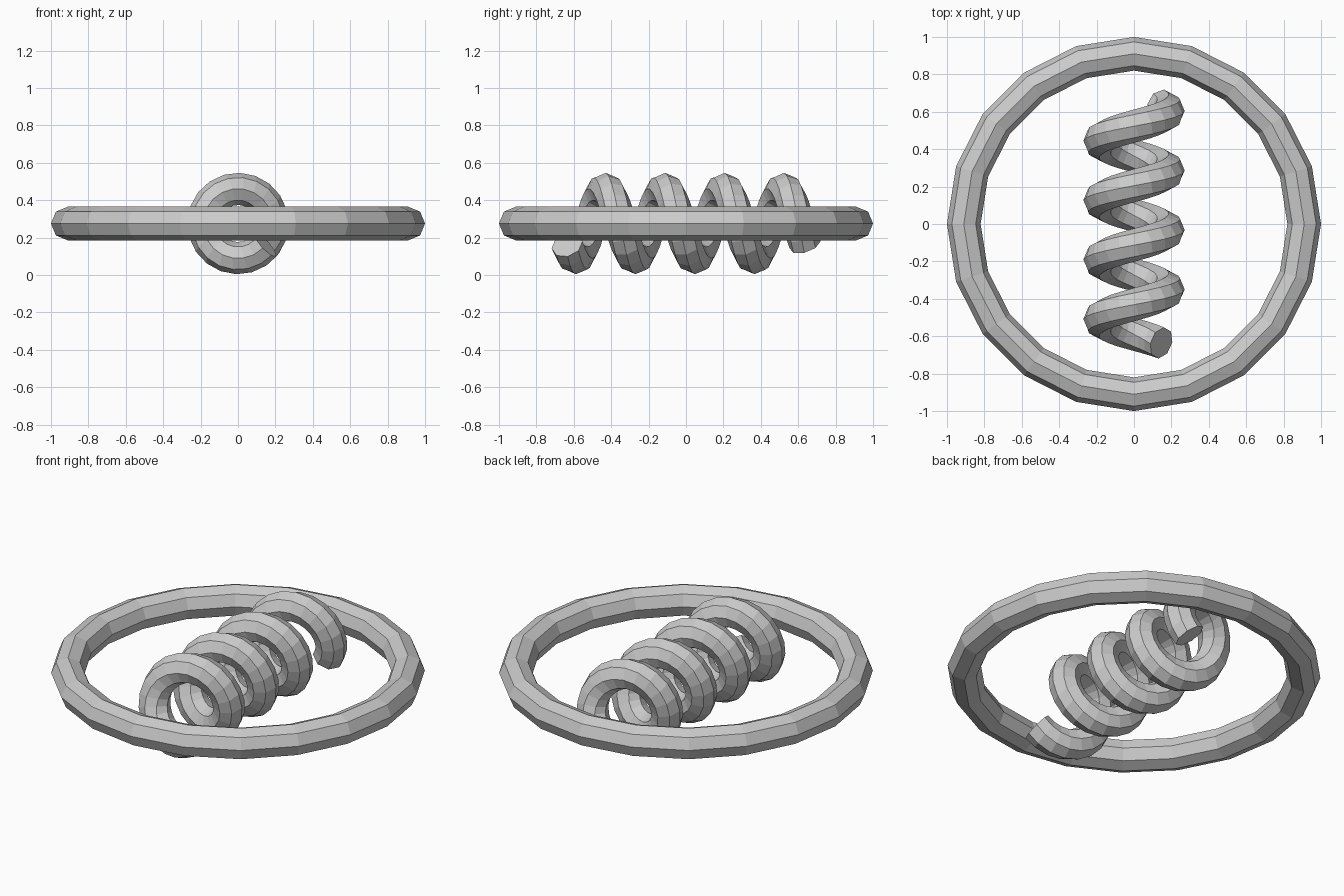
import bpy, bmesh, math
from mathutils import Vector

if "Cube" in bpy.data.objects:
    bpy.data.objects.remove(bpy.data.objects["Cube"])

ZC = 0.275      # height of both centre lines
STEPS = 20      # segments per turn
SIDES = 8       # sides of the round wire


def sweep(name, points, outs, radius, phase, closed):
    """Sweep a low-poly circle along points; outs are the outward directions."""
    bm = bmesh.new()
    n = len(points)
    rings = []
    for i, (p, out) in enumerate(zip(points, outs)):
        if closed:
            t = points[(i + 1) % n] - points[i - 1]
        else:
            t = points[min(i + 1, n - 1)] - points[max(i - 1, 0)]
        t.normalize()
        u = (out - t * out.dot(t)).normalized()
        v = t.cross(u)
        rings.append([bm.verts.new(p + radius * (math.cos(a) * u + math.sin(a) * v))
                      for a in (phase + 2 * math.pi * k / SIDES for k in range(SIDES))])
    for i in range(n if closed else n - 1):
        a, b = rings[i], rings[(i + 1) % n]
        for k in range(SIDES):
            m = (k + 1) % SIDES
            bm.faces.new((a[k], a[m], b[m], b[k]))
    if not closed:
        bm.faces.new(rings[0])
        bm.faces.new(rings[-1])
    bmesh.ops.recalc_face_normals(bm, faces=bm.faces)
    mesh = bpy.data.meshes.new(name)
    bm.to_mesh(mesh)
    bm.free()
    bpy.context.collection.objects.link(bpy.data.objects.new(name, mesh))


# Flat outer ring
outs = [Vector((math.cos(a), math.sin(a), 0))
        for a in (2 * math.pi * i / STEPS for i in range(STEPS))]
sweep("outer_ring", [o * 0.91 + Vector((0, 0, ZC)) for o in outs], outs,
      0.09, math.radians(0), True)

# Coil spring of four turns along y
TURNS, PITCH, COIL_R = 4, 0.318, 0.185
pts, outs = [], []
for i in range(TURNS * STEPS + 1):
    a = math.radians(-38) - 2 * math.pi * i / STEPS
    o = Vector((math.cos(a), 0, math.sin(a)))
    outs.append(o)
    pts.append(o * COIL_R + Vector((0, PITCH * (i / STEPS - TURNS / 2), ZC)))
sweep("coil_spring", pts, outs, 0.086, 0, False)
